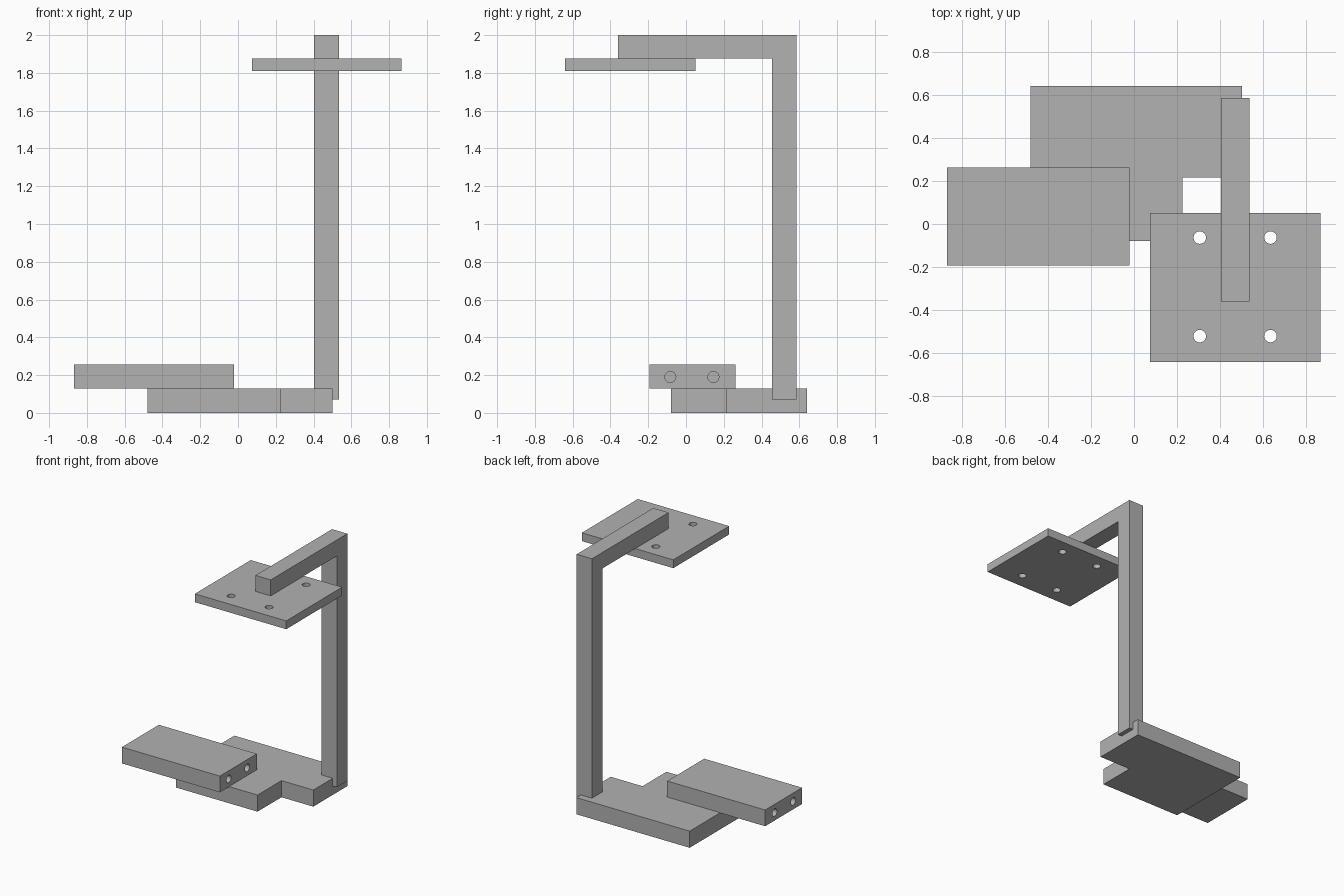
import bpy
import bmesh
from mathutils import Vector, Matrix

cube = bpy.data.objects.get("Cube")
if cube:
    bpy.data.objects.remove(cube, do_unlink=True)

GREY = (0.445, 0.445, 0.445, 1.0)
grey = bpy.data.materials.new("plain_grey")
grey.use_nodes = True
grey.diffuse_color = GREY
grey.node_tree.nodes["Principled BSDF"].inputs["Base Color"].default_value = GREY


def finish(bm, name):
    bmesh.ops.recalc_face_normals(bm, faces=bm.faces)
    mesh = bpy.data.meshes.new(name)
    bm.to_mesh(mesh)
    bm.free()
    mesh.materials.append(grey)
    obj = bpy.data.objects.new(name, mesh)
    bpy.context.scene.collection.objects.link(obj)
    return obj


def box(name, lo, hi):
    lo, hi = Vector(lo), Vector(hi)
    bm = bmesh.new()
    bmesh.ops.create_cube(bm, size=1)
    bmesh.ops.scale(bm, verts=bm.verts, vec=hi - lo)
    bmesh.ops.translate(bm, verts=bm.verts, vec=(lo + hi) / 2)
    return finish(bm, name)


def extrude(name, outline, direction):
    bm = bmesh.new()
    face = bm.faces.new([bm.verts.new(p) for p in outline])
    new = bmesh.ops.extrude_face_region(bm, geom=[face])["geom"]
    moved = [v for v in new if isinstance(v, bmesh.types.BMVert)]
    bmesh.ops.translate(bm, verts=moved, vec=direction)
    return finish(bm, name)


def drill(target, centres, axis, radius, depth):
    """Cut round holes of the given total length, centred on each point."""
    turn = Vector((0, 0, 1)).rotation_difference(Vector(axis)).to_matrix().to_4x4()
    bm = bmesh.new()
    for c in centres:
        bmesh.ops.create_cone(bm, cap_ends=True, segments=32, radius1=radius,
                              radius2=radius, depth=depth,
                              matrix=Matrix.Translation(c) @ turn)
    cutter = finish(bm, target.name + "_hole_cutter")
    cutter.hide_render = True
    mod = target.modifiers.new("holes", "BOOLEAN")
    mod.operation = "DIFFERENCE"
    mod.solver = "EXACT"
    mod.object = cutter
    bpy.context.view_layer.objects.active = target
    bpy.ops.object.modifier_apply(modifier=mod.name)
    bpy.data.objects.remove(cutter, do_unlink=True)
    bpy.ops.object.select_all(action="DESELECT")
    target.select_set(True)
    bpy.ops.object.shade_smooth_by_angle()


# Notched base slab
outline = [(-0.48, -0.08), (0.225, -0.08), (0.225, 0.215),
           (0.5, 0.215), (0.5, 0.64), (-0.48, 0.64)]
extrude("base", [(x, y, 0) for x, y in outline], (0, 0, 0.13))

# Upright post and arm as one bent bar, let into the base
outline = [(0.455, 0.07), (0.585, 0.07), (0.585, 2), (-0.36, 2),
           (-0.36, 1.875), (0.455, 1.875)]
extrude("post_and_arm", [(0.403, y, z) for y, z in outline], (0.132, 0, 0))

# Mounting plate under the arm, with four through holes
plate = box("mounting_plate", (0.075, -0.64, 1.81), (0.865, 0.05, 1.875))
drill(plate, [(x, y, 1.84) for x in (0.305, 0.633) for y in (-0.52, -0.063)],
      (0, 0, 1), 0.029, 0.2)

# Side block on the base, with two blind holes in each end
block = box("side_block", (-0.868, -0.193, 0.128), (-0.022, 0.263, 0.255))
drill(block, [(x, y, 0.19) for x in (-0.868, -0.022) for y in (-0.083, 0.145)],
      (1, 0, 0), 0.029, 0.5)
